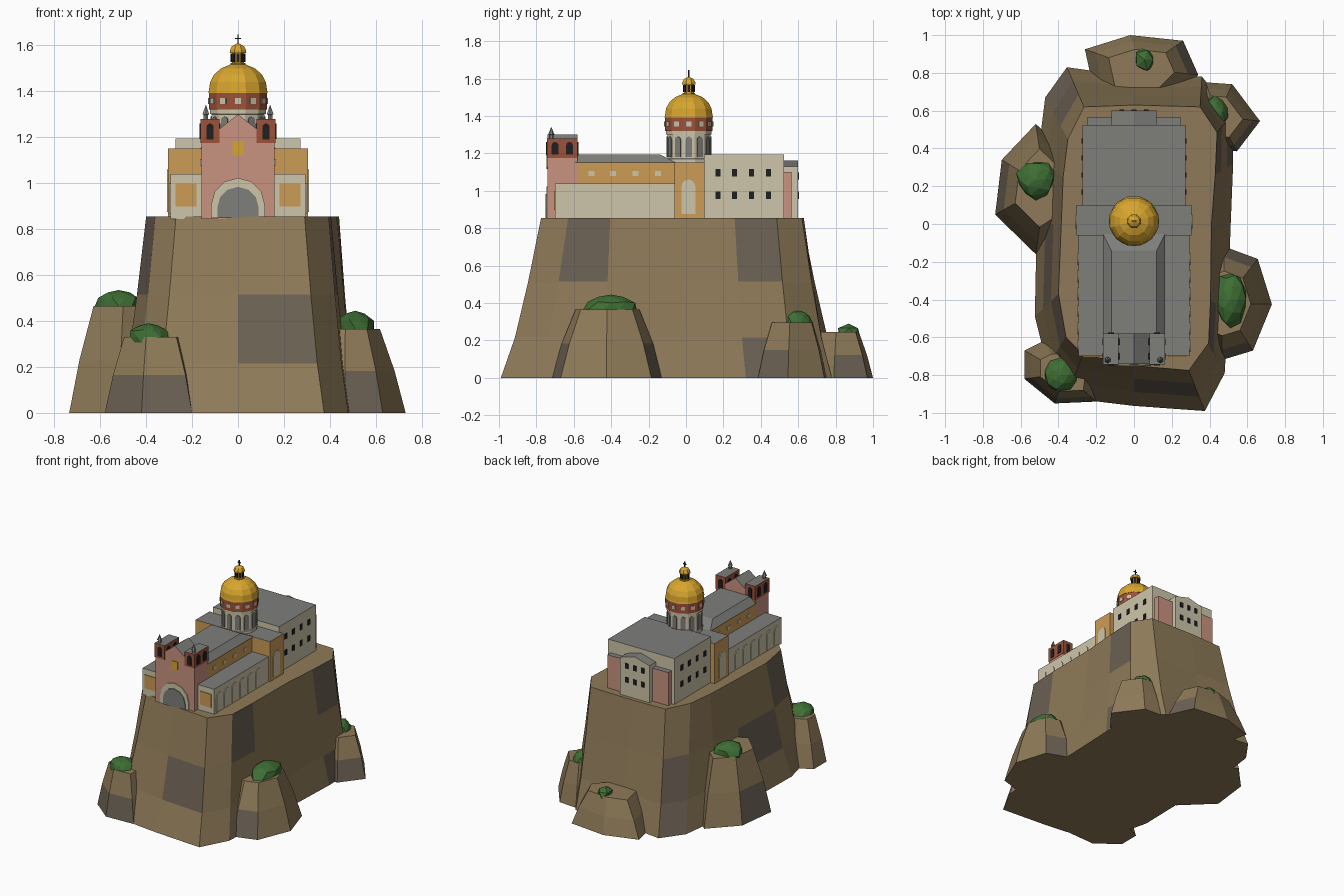
import bpy, bmesh, math
from mathutils import Vector as V

if "Cube" in bpy.data.objects:
    bpy.data.objects.remove(bpy.data.objects["Cube"])


def colour(name, r, g, b):
    lin = [((c / 255 + 0.055) / 1.055) ** 2.4 for c in (r, g, b)]
    m = bpy.data.materials.new(name)
    m.diffuse_color = (*lin, 1)
    m.use_nodes = True
    m.node_tree.nodes["Principled BSDF"].inputs["Base Color"].default_value = m.diffuse_color
    return m


ROCK = colour("tan rock", 142, 122, 88)
DARK = colour("dark rock", 108, 97, 84)
CREAM = colour("cream stone", 206, 197, 170)
OCHRE = colour("ochre wall", 203, 156, 86)
PINK = colour("pink wall", 201, 147, 128)
BRICK = colour("brick red", 158, 82, 58)
GOLD = colour("gold", 216, 166, 46)
GREEN = colour("bush green", 62, 110, 52)
GREY = colour("grey roof", 126, 126, 123)
BLACK = colour("black", 32, 31, 33)


def finish(name, bm, mat, roof=None):
    """Make the object; faces that look up take the roof colour."""
    bmesh.ops.recalc_face_normals(bm, faces=bm.faces)
    me = bpy.data.meshes.new(name)
    if roof:
        for f in bm.faces:
            f.normal_update()
            if f.normal.z > 0.3:
                f.material_index = 1
    bm.to_mesh(me)
    bm.free()
    for m in (mat, roof):
        if m:
            me.materials.append(m)
    ob = bpy.data.objects.new(name, me)
    bpy.context.collection.objects.link(ob)
    return ob


def loft(bm, rings, dark=lambda layer, col: False):
    vs = [[bm.verts.new(p) for p in r] for r in rings]
    n = len(vs[0])
    for k in range(len(vs) - 1):
        for i in range(n):
            j = (i + 1) % n
            f = bm.faces.new((vs[k][i], vs[k][j], vs[k + 1][j], vs[k + 1][i]))
            f.material_index = int(dark(k, i))
    bm.faces.new(vs[0][::-1])
    bm.faces.new(vs[-1])


def solids(name, mat, items, roof=None):
    """Each item is an outline and the vector it is extruded along."""
    bm = bmesh.new()
    for pts, vec in items:
        loft(bm, [pts, [p + vec for p in pts]])
    return finish(name, bm, mat, roof)


def box(x0, x1, y0, y1, z0, z1):
    return [V((x0, y0, z0)), V((x1, y0, z0)), V((x1, y1, z0)), V((x0, y1, z0))], V((0, 0, z1 - z0))


def gable(w, y0, y1, z0, eave, ridge):
    prof = [(-w, z0), (w, z0), (w, eave), (0, ridge), (-w, eave)]
    return [V((x, y0, z)) for x, z in prof], V((0, y1 - y0, 0))


def rect(w, h):
    return [(-w / 2, 0), (w / 2, 0), (w / 2, h), (-w / 2, h)]


def arch(w, h, n=6):
    r = w / 2
    return [(-r, 0), (r, 0)] + [(r * math.cos(math.pi * i / n), h - r + r * math.sin(math.pi * i / n))
                                for i in range(n + 1)]


def plate(shape, pos, deg, t=0.007):
    """Thin plate on a wall that faces the compass angle deg."""
    a = math.radians(deg)
    n, u = V((math.cos(a), math.sin(a), 0)), V((-math.sin(a), math.cos(a), 0))
    return [V(pos) + u * p + V((0, 0, q)) - n * 0.002 for p, q in shape], n * t


def revolve(name, prof, n, cx, cy, mat):
    bm = bmesh.new()
    loft(bm, [[V((cx + r * math.cos((i + .5) * math.tau / n), cy + r * math.sin((i + .5) * math.tau / n), z))
               for i in range(n)] for r, z in prof])
    return finish(name, bm, mat)


# main rock: foot and rim outlines joined through two middle rings
foot = [(0, -.963), (.375, -.99), (.48, -.79), (.5, -.45), (.51, -.05), (.525, .32), (.52, .58), (.36, .78),
        (0, .78), (-.355, .83), (-.47, .67), (-.51, .35), (-.515, 0), (-.525, -.49), (-.46, -.75), (-.36, -.92)]
rim = [(0, -.75), (.29, -.775), (.395, -.63), (.405, -.405), (.41, 0), (.43, .26), (.44, .485), (.35, .62),
       (0, .63), (-.265, .62), (-.35, .45), (-.375, .25), (-.385, 0), (-.4, -.37), (-.36, -.6), (-.27, -.69)]
rings = [[V((a[0] + (b[0] - a[0]) * f, a[1] + (b[1] - a[1]) * f, z)) for a, b in zip(foot, rim)]
         for f, z in ((0, 0), (.35, .215), (.68, .515), (1, .855))]
patches = {(1, 0), (2, 2), (2, 5), (2, 13), (1, 12), (0, 9), (1, 9), (0, 5)}
bm = bmesh.new()
loft(bm, rings, lambda k, i: (k, i) in patches)
finish("main_rock", bm, ROCK).data.materials.append(DARK)

# boulders: foot outline, height, centre, top scale, dark lower faces
boulders = {
    "left": ([(-.735, .05), (-.52, -.16), (-.35, -.05), (-.33, .35), (-.52, .53), (-.7, .34)], .465, (-.47, .2), .6, (5,)),
    "front_left": ([(-.58, -.67), (-.58, -.82), (-.42, -.95), (-.2, -.94), (-.185, -.8), (-.25, -.62), (-.48, -.62)],
                   .33, (-.37, -.79), .6, (1, 2)),
    "right": ([(.73, -.425), (.655, -.185), (.48, -.12), (.3, -.2), (.3, -.65), (.465, -.72), (.63, -.67)],
              .365, (.47, -.42), .57, (1, 5)),
    "back_right": ([(.667, .545), (.52, .74), (.38, .75), (.28, .6), (.36, .4), (.545, .385)], .295, (.44, .57), .6, (4, 5)),
    "back": ([(-.26, .925), (-.02, 1), (.26, .97), (.34, .79), (.2, .65), (-.2, .65)], .245, (.04, .82), .58, (2,)),
}
for name, (pts, h, c, s, dk) in boulders.items():
    bm = bmesh.new()
    loft(bm, [[V((c[0] + (x - c[0]) * k, c[1] + (y - c[1]) * k, z)) for x, y in pts]
              for k, z in ((1, 0), (s * .5 + .53, h / 2), (s, h))], lambda k, i: k == 0 and i in dk)
    finish(name + "_boulder", bm, ROCK).data.materials.append(DARK)

# bushes
for i, (x, y, z, rx, ry, rz) in enumerate([(-.52, .235, .465, .1, .1, .07), (.51, -.4, .365, .085, .14, .08),
                                           (-.39, -.8, .33, .085, .085, .06), (-.37, -.67, .33, .035, .05, .04),
                                           (.425, .59, .295, .075, .085, .065), (.055, .87, .245, .058, .065, .045)]):
    bm = bmesh.new()
    bmesh.ops.create_icosphere(bm, subdivisions=1 if rx < .07 else 2, radius=1)
    for v in bm.verts:
        k = 1 + .1 * math.sin(7 * v.co.x + 5 * v.co.y + i)
        v.co = V((x + v.co.x * rx * k, y + v.co.y * ry * k, z + v.co.z * rz))
    finish("bush", bm, GREEN)

# church masses, grey on top
Z = .845
solids("facade", PINK, [gable(.16, -.74, -.58, Z, 1.175, 1.3)], GREY)
solids("towers", BRICK, [box(s * .122 - .041, s * .122 + .041, -.744, -.579, 1.175, 1.28) for s in (-1, 1)], GREY)
solids("aisles", CREAM, [box(s * .225 - .07, s * .225 + .07, -.7, -.05, Z, 1.04) for s in (-1, 1)], GREY)
solids("nave", OCHRE, [box(-.16, .16, -.6, -.05, Z, 1.15)])
solids("transept", OCHRE, [box(-.305, .305, -.062, .1, Z, 1.152)], GREY)
solids("rear_block", CREAM, [box(-.272, .272, .095, .525, Z, 1.195)], GREY)
solids("rear_wings", PINK, [box(-.25, .25, .5, .565, Z, 1.1)], GREY)
solids("apse", CREAM, [gable(.12, .5, .6, Z, 1.13, 1.163)], GREY)
bm = bmesh.new()
loft(bm, [[V(p) for p in ((-a, -.59, z), (a, -.59, z), (a, e, z), (-a, e, z))]
          for a, e, z in ((.165, -.05, 1.15), (.12, -.14, 1.195))])
finish("nave_roof", bm, GREY)

# front details
solids("door_surround", CREAM, [plate(arch(.234, .175), (0, -.74, .848), -90, .009)])
solids("door", GREY, [plate(arch(.18, .136), (0, -.748, .848), -90, .006)])
solids("front_window", GOLD, [plate([(0, -.005), (.025, .005), (.025, .063), (-.025, .063), (-.025, .005)],
                                    (0, -.74, 1.122), -90)])
solids("front_panels", OCHRE, [plate(rect(.092, .1), (s * .227, -.7, .898), -90) for s in (-1, 1)])
wins = []
for s in (-1, 1):
    wins.append(plate(arch(.032, .07), (s * .122, -.744, 1.19), -90))
    wins.append(plate(arch(.032, .07), (s * .122, -.579, 1.19), 90))
    for y in (-.7, -.623):
        wins.append(plate(arch(.036, .068), (s * .163, y, 1.193), 90 - s * 90))
        wins.append(plate(arch(.036, .068), (s * .081, y, 1.193), 90 + s * 90))
solids("tower_windows", BLACK, wins)
for s in (-1, 1):
    revolve("tower_spire", [(.012, 1.275), (.012, 1.298), (.017, 1.3), (.001, 1.34)], 6, s * .14, -.72, GREY)

# side and rear windows
sides = [(s, 90 - s * 90) for s in (-1, 1)]
solids("nave_windows", CREAM, [plate(rect(.032, .027), (s * .16, y, 1.078), d)
                               for s, d in sides for y in (-.505, -.39, -.27, -.15)])
solids("aisle_arches", CREAM, [plate(arch(.065, .135), (s * .295, -.645 + .092 * i, .865), d)
                               for s, d in sides for i in range(6)])
solids("transept_windows", CREAM, [plate(arch(.075, .185), (s * .305, .013, .875), d) for s, d in sides])
solids("rear_windows", BLACK,
       [plate(rect(.027, .04), (s * .272, y, z), d) for s, d in sides
        for y in (.17, .26, .35, .44) for z in (.957, 1.077)]
       + [plate(rect(.025, .038), (x, .6, z), 90) for x in (-.065, 0, .065) for z in (.957, 1.06)])

# drum and dome, twelve sided
CY = .015
revolve("drum", [(.124, 1.14), (.124, 1.17), (.119, 1.172), (.119, 1.3), (.126, 1.302), (.126, 1.325)], 12, 0, CY, CREAM)
revolve("brick_band", [(.131, 1.32), (.131, 1.4)], 12, 0, CY, BRICK)
revolve("dome", [(.134, 1.393), (.131, 1.405), (.126, 1.44), (.108, 1.473), (.077, 1.5), (.035, 1.517)], 12, 0, CY, GOLD)


def around(shape, r, z, n):
    return [plate(shape, (r * math.cos(i * math.tau / n), CY + r * math.sin(i * math.tau / n), z), i * 360 / n)
            for i in range(n)]


solids("drum_panels", GREY, around(arch(.034, .11), .115, 1.18, 12))
solids("band_windows", CREAM, around(rect(.028, .026), .1265, 1.345, 12))

# lantern and cross
revolve("lantern", [(.036, 1.51), (.036, 1.522), (.029, 1.524), (.029, 1.57)], 8, 0, CY, GOLD)
solids("lantern_windows", BLACK, around(rect(.014, .038), .0268, 1.528, 8))
revolve("lantern_cap", [(.039, 1.568), (.038, 1.58), (.028, 1.597), (.006, 1.608)], 8, 0, CY, GOLD)
solids("cross", BLACK, [box(-.003, .003, CY - .003, CY + .003, 1.6, 1.647),
                        box(-.013, .013, CY - .0028, CY + .0028, 1.627, 1.633)])
